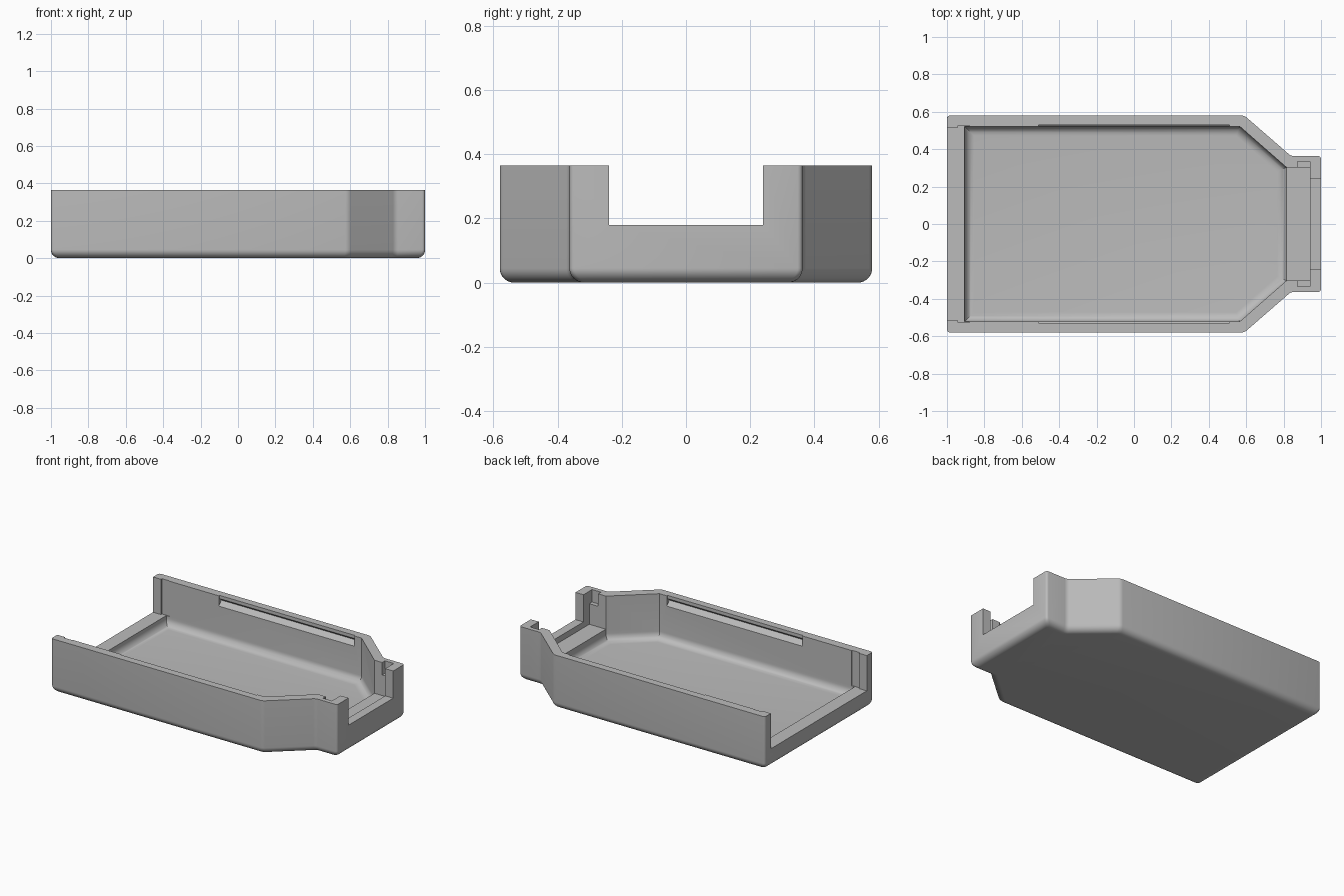
import bpy, bmesh, math
from mathutils import Vector

if "Cube" in bpy.data.objects:
    bpy.data.objects.remove(bpy.data.objects["Cube"], do_unlink=True)

grey = bpy.data.materials.new("plain grey")
grey.use_nodes = True
colour = (0.5, 0.5, 0.5, 1)
grey.diffuse_color = colour
grey.node_tree.nodes["Principled BSDF"].inputs["Base Color"].default_value = colour


def to_object(name, bm):
    bmesh.ops.recalc_face_normals(bm, faces=bm.faces)
    mesh = bpy.data.meshes.new(name)
    bm.to_mesh(mesh)
    bm.free()
    mesh.materials.append(grey)
    ob = bpy.data.objects.new(name, mesh)
    bpy.context.collection.objects.link(ob)
    return ob


def inset(outline, d):
    """Shrink a counter-clockwise outline by d with mitred corners."""
    result = []
    for i, p in enumerate(outline):
        a = (p - outline[i - 1]).normalized()
        b = (outline[(i + 1) % len(outline)] - p).normalized()
        na, nb = Vector((-a.y, a.x)), Vector((-b.y, b.x))
        result.append(p + (na + nb) * d / (1 + na.dot(nb)))
    return result


def mirrored(half):
    """Close a half outline, listed on the -y side, across the x axis."""
    points = [Vector(p) for p in half]
    return points + [Vector((p.x, -p.y)) for p in reversed(points)]


def tub(name, half, bottom, top, radius, corner=0, steps=8):
    """Solid with the given plan and a rounded bottom edge."""
    outline = mirrored(half)
    bm = bmesh.new()
    levels = [(0, top)]
    for i in range(steps + 1):
        t = math.pi / 2 * i / steps
        levels.append((radius * (1 - math.cos(t)), bottom + radius * (1 - math.sin(t))))
    rings = [[bm.verts.new((p.x, p.y, z)) for p in inset(outline, d)] for d, z in levels]
    n = len(outline)
    for low, high in zip(rings[1:], rings):
        for i in range(n):
            j = (i + 1) % n
            bm.faces.new((low[i], low[j], high[j], high[i]))
    bm.faces.new(rings[0])
    bm.faces.new(rings[-1])
    if corner:
        chain = [bm.edges.get((low[i], high[i]))
                 for low, high in zip(rings[1:], rings) for i in range(n)]
        bmesh.ops.bevel(bm, geom=chain, offset=corner, segments=3,
                        profile=0.5, affect='EDGES')
    return to_object(name, bm)


def box(name, x, y, z):
    bm = bmesh.new()
    bmesh.ops.create_cube(bm, size=1)
    for v in bm.verts:
        v.co = [r[0] if c < 0 else r[1] for c, r in zip(v.co, (x, y, z))]
    return to_object(name, bm)


def groove(name, side):
    """Shallow snap groove along the inside of a long wall."""
    profile = [(0.5, 0.295), (0.522, 0.295), (0.55, 0.325),
               (0.53, 0.343), (0.53, 0.4), (0.5, 0.4)]
    bm = bmesh.new()
    face = bm.faces.new([bm.verts.new((-0.51, side * y, z)) for y, z in profile])
    grown = bmesh.ops.extrude_face_region(bm, geom=[face])
    for v in grown["geom"]:
        if isinstance(v, bmesh.types.BMVert):
            v.co.x = 0.51
    return to_object(name, bm)


HEIGHT, OVER = 0.365, 0.5

# Outer shell
shell = tub("tray_shell", [(-1, -0.58), (0.59, -0.58), (0.84, -0.363), (1, -0.363)],
            0, HEIGHT, 0.045, corner=0.015)

# Cavity, open wide end, narrow end seat and notch
cutters = [
    tub("cavity_cutter", [(-0.905, -0.522), (0.565, -0.522), (0.815, -0.303)],
        0.06, OVER, 0.05),
    box("wide_end_cutter", (-1.1, -0.88), (-0.515, 0.515), (0.125, OVER)),
    box("end_panel_cutter", (-0.94, -0.88), (-0.526, 0.526), (0.125, OVER)),
    box("narrow_seat_cutter", (0.79, 0.94), (-0.303, 0.303), (0.14, OVER)),
    box("narrow_notch_cutter", (0.9, 1.1), (-0.24, 0.24), (0.18, OVER)),
    box("cheek_slot_cutter", (0.873, 0.94), (-0.333, 0.333), (0.28, OVER)),
]
# Grooves in both long walls
cutters += [groove("wall_groove_cutter", side) for side in (-1, 1)]

bpy.context.view_layer.objects.active = shell
for cutter in cutters:
    mod = shell.modifiers.new(cutter.name, 'BOOLEAN')
    mod.operation = 'DIFFERENCE'
    mod.solver = 'EXACT'
    mod.object = cutter
    bpy.ops.object.modifier_apply(modifier=mod.name)
    bpy.data.objects.remove(cutter, do_unlink=True)

# Smooth fillets, crisp edges
for ob in bpy.context.selected_objects:
    ob.select_set(False)
shell.select_set(True)
bpy.ops.object.shade_smooth_by_angle(angle=math.radians(30))
